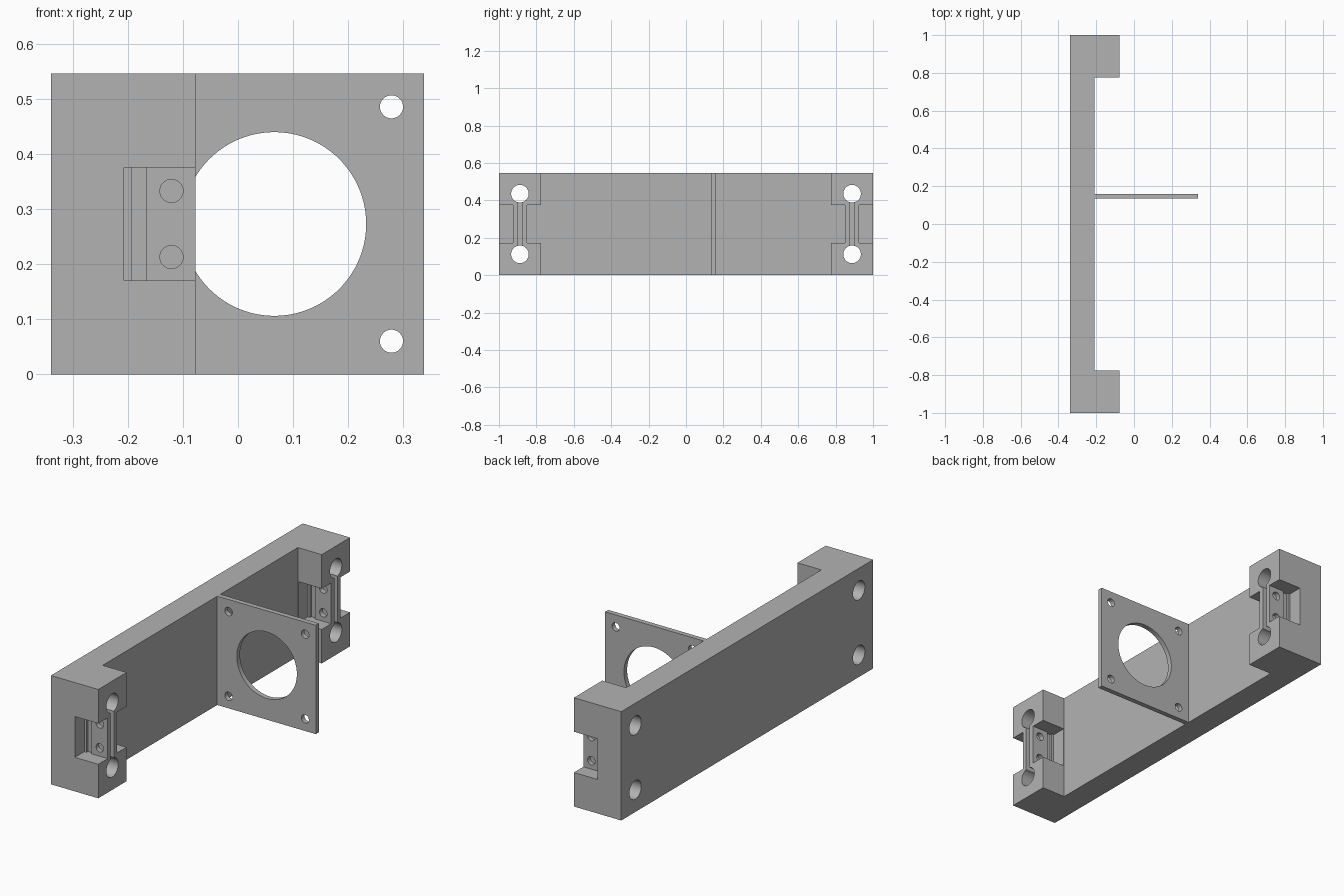
import bpy, bmesh, math
from mathutils import Matrix, Vector

if "Cube" in bpy.data.objects:
    bpy.data.objects.remove(bpy.data.objects["Cube"])

grey = bpy.data.materials.new("plain grey")
grey.use_nodes = True
colour = (0.45, 0.45, 0.45, 1)
grey.diffuse_color = colour
grey.node_tree.nodes["Principled BSDF"].inputs["Base Color"].default_value = colour

HEIGHT = 0.547
MID = HEIGHT / 2


def make_object(name, bm):
    bmesh.ops.recalc_face_normals(bm, faces=bm.faces)
    mesh = bpy.data.meshes.new(name)
    bm.to_mesh(mesh)
    bm.free()
    mesh.materials.append(grey)
    obj = bpy.data.objects.new(name, mesh)
    bpy.context.collection.objects.link(obj)
    return obj


def prism(name, outline):
    bm = bmesh.new()
    face = bm.faces.new([bm.verts.new((x, y, 0)) for x, y in outline])
    result = bmesh.ops.extrude_face_region(bm, geom=[face])
    top = [v for v in result["geom"] if isinstance(v, bmesh.types.BMVert)]
    bmesh.ops.translate(bm, verts=top, vec=(0, 0, HEIGHT))
    return make_object(name, bm)


def box(name, low, high):
    low, high = Vector(low), Vector(high)
    bm = bmesh.new()
    bmesh.ops.create_cube(bm, size=1, matrix=Matrix.Translation((low + high) / 2)
                          @ Matrix.Diagonal((*(high - low), 1)))
    return make_object(name, bm)


def rod(name, centre, radius, length, axis, sides=48):
    turn = Matrix.Rotation(math.pi / 2, 4, "Y" if axis == "X" else "X")
    bm = bmesh.new()
    bmesh.ops.create_cone(bm, cap_ends=True, segments=sides, radius1=radius, radius2=radius,
                          depth=length, matrix=Matrix.Translation(centre) @ turn)
    return make_object(name, bm)


def cut(target, cutter):
    cutter.hide_render = True
    mod = target.modifiers.new("cut", "BOOLEAN")
    mod.operation, mod.solver, mod.object = "DIFFERENCE", "EXACT", cutter
    bpy.context.view_layer.objects.active = target
    bpy.ops.object.modifier_apply(modifier=mod.name)
    bpy.data.objects.remove(cutter)


def smooth(obj):
    bpy.ops.object.select_all(action="DESELECT")
    obj.select_set(True)
    bpy.context.view_layer.objects.active = obj
    bpy.ops.object.shade_smooth_by_angle(angle=math.radians(30))


# Long back bar with a block at each end
back, inner, front, block = -0.34, -0.21, -0.077, 0.775
frame = prism("bracket_frame", [(back, -1), (front, -1), (front, -block), (inner, -block),
                                (inner, block), (front, block), (front, 1), (back, 1)])

LOW, HIGH, FLOOR = 0.171, 0.376, -0.207
for side in (-1, 1):
    def side_box(name, x0, x1, y0, y1, z0=LOW, z1=HIGH):
        ya, yb = sorted((side * y0, side * y1))
        cut(frame, box(name, (x0, ya, z0), (x1, yb, z1)))

    # Clamp pockets on both faces of the block, with a hinge groove in each
    side_box("outer_pocket", FLOOR, 0, 0.925, 1.1)
    side_box("inner_pocket", FLOOR, 0, 0.7, 0.85)
    side_box("outer_groove", -0.194, -0.167, 0.914, 0.95)
    side_box("inner_groove", -0.194, -0.167, 0.82, 0.861)
    # Slot between the two rod holes
    side_box("clamp_slot", FLOOR, 0, 0.876, 0.902, 0.11, 0.436)
    for sign in (-1, 1):
        cut(frame, rod("rod_hole", (-0.2, side * 0.888, MID + sign * 0.162), 0.047, 1, "X"))
        cut(frame, rod("clamp_screw_hole", (-0.121, side * 0.888, MID + sign * 0.06),
                       0.021, 0.17, "Y", 32))
smooth(frame)

# Upright plate with a round opening and four corner holes
plate = box("fan_plate", (inner, 0.135, 0), (0.338, 0.16, HEIGHT))
cut(plate, rod("fan_opening", (0.066, 0.15, MID), 0.167, 0.2, "Y", 96))
for dx in (-1, 1):
    for dz in (-1, 1):
        cut(plate, rod("corner_hole", (0.066 + dx * 0.213, 0.15, MID + dz * 0.213),
                       0.021, 0.2, "Y", 32))
smooth(plate)
